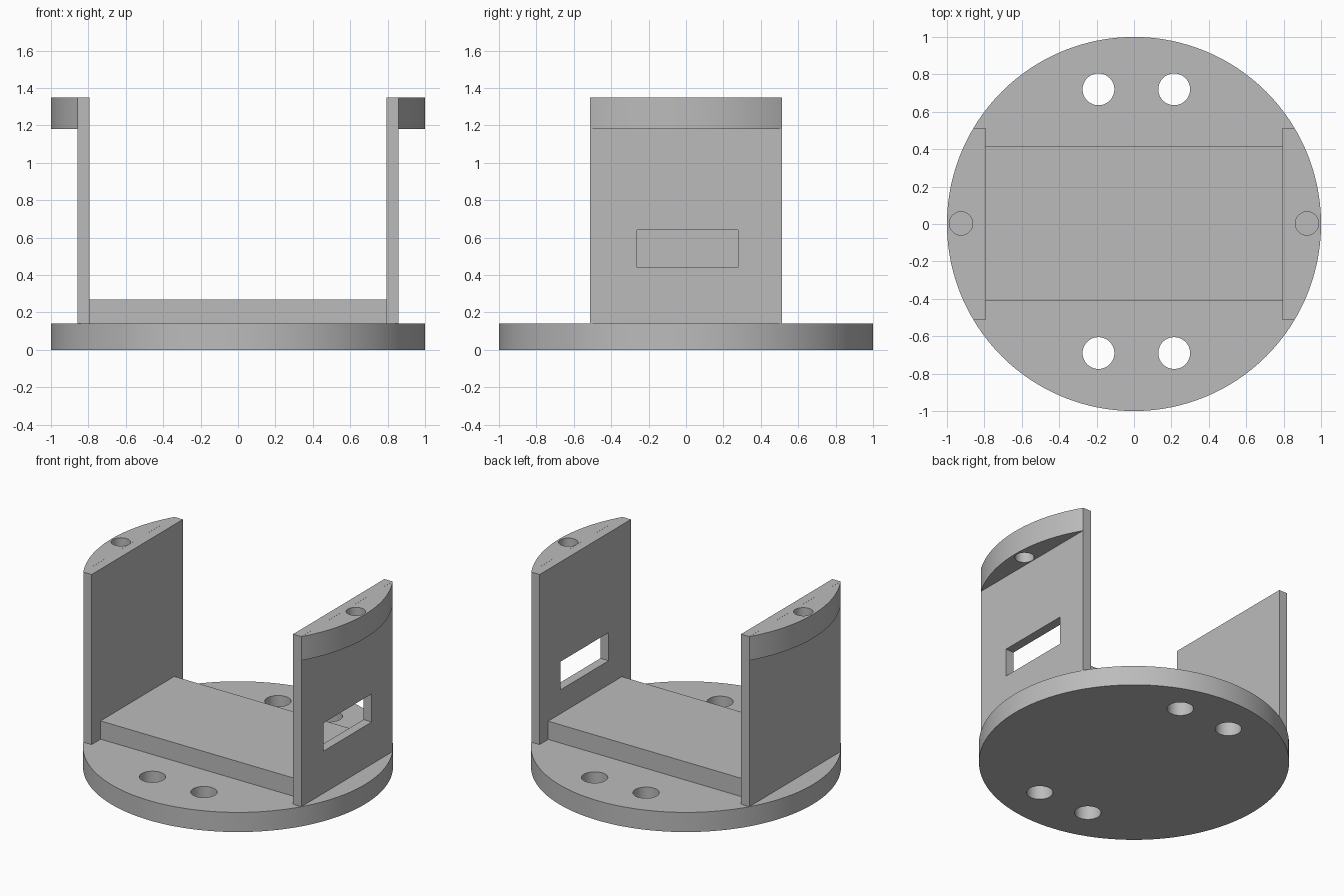
import bpy
import bmesh
from math import asin, cos, sin, pi, radians

cube = bpy.data.objects.get("Cube")
if cube:
    bpy.data.objects.remove(cube)

# Main dimensions
BASE_TOP = 0.14
TOP = 1.35
LIP_BOTTOM = 1.18
WALL_IN, WALL_OUT, WALL_HALF = 0.793, 0.858, 0.513

grey = bpy.data.materials.new("plain grey")
grey.use_nodes = True
colour = (0.5, 0.5, 0.5, 1)
grey.diffuse_color = colour
grey.node_tree.nodes["Principled BSDF"].inputs["Base Color"].default_value = colour


def prism(name, outline, z0, z1):
    """Extrude a counter-clockwise outline from z0 up to z1."""
    bm = bmesh.new()
    low = [bm.verts.new((x, y, z0)) for x, y in outline]
    high = [bm.verts.new((x, y, z1)) for x, y in outline]
    bm.faces.new(low)
    bm.faces.new(high)
    n = len(outline)
    for i in range(n):
        j = (i + 1) % n
        bm.faces.new((low[i], low[j], high[j], high[i]))
    bmesh.ops.recalc_face_normals(bm, faces=bm.faces)
    mesh = bpy.data.meshes.new(name)
    bm.to_mesh(mesh)
    bm.free()
    obj = bpy.data.objects.new(name, mesh)
    bpy.context.collection.objects.link(obj)
    mesh.materials.append(grey)
    return obj


def box(name, x0, x1, y0, y1, z0, z1):
    return prism(name, [(x0, y0), (x1, y0), (x1, y1), (x0, y1)], z0, z1)


def circle(cx, cy, r, n):
    return [(cx + r * cos(2 * pi * i / n), cy + r * sin(2 * pi * i / n)) for i in range(n)]


def cut(obj, cutter):
    """Subtract the cutter, then discard it."""
    mod = obj.modifiers.new("cut", 'BOOLEAN')
    mod.operation = 'DIFFERENCE'
    mod.solver = 'EXACT'
    mod.object = cutter
    bpy.context.view_layer.objects.active = obj
    bpy.ops.object.modifier_apply(modifier=mod.name)
    bpy.data.objects.remove(cutter)


def smooth(obj):
    bpy.ops.object.select_all(action='DESELECT')
    obj.select_set(True)
    bpy.context.view_layer.objects.active = obj
    bpy.ops.object.shade_smooth_by_angle(angle=radians(30))


# Round base with four through holes
base = prism("round_base", circle(0, 0, 1, 128), 0, BASE_TOP)
for x in (-0.19, 0.215):
    for y in (-0.69, 0.72):
        cut(base, prism("hole_cutter", circle(x, y, 0.085, 48), -0.1, 0.3))
smooth(base)

# Raised block between the walls
box("raised_block", -WALL_IN, WALL_IN, -0.412, 0.417, BASE_TOP, 0.27)

# Upright walls, each with a curved lip that has a screw hole
for side, s in (("left", 1), ("right", -1)):
    x0, x1 = sorted((s * WALL_IN, s * WALL_OUT))
    wall = box(side + "_wall", x0, x1, -WALL_HALF, WALL_HALF, BASE_TOP, TOP)
    if side == "left":
        cut(wall, box("window_cutter", 0.7, 0.95, -0.263, 0.278, 0.44, 0.64))

    reach = asin(WALL_HALF)
    steps = 40
    arc = [-reach + 2 * reach * i / steps for i in range(steps + 1)]
    lip = prism(side + "_lip", [(s * cos(a), s * sin(a)) for a in arc], LIP_BOTTOM, TOP)
    cut(lip, prism("hole_cutter", circle(s * 0.925, 0.003, 0.0625, 48), 1, 1.5))
    smooth(lip)
